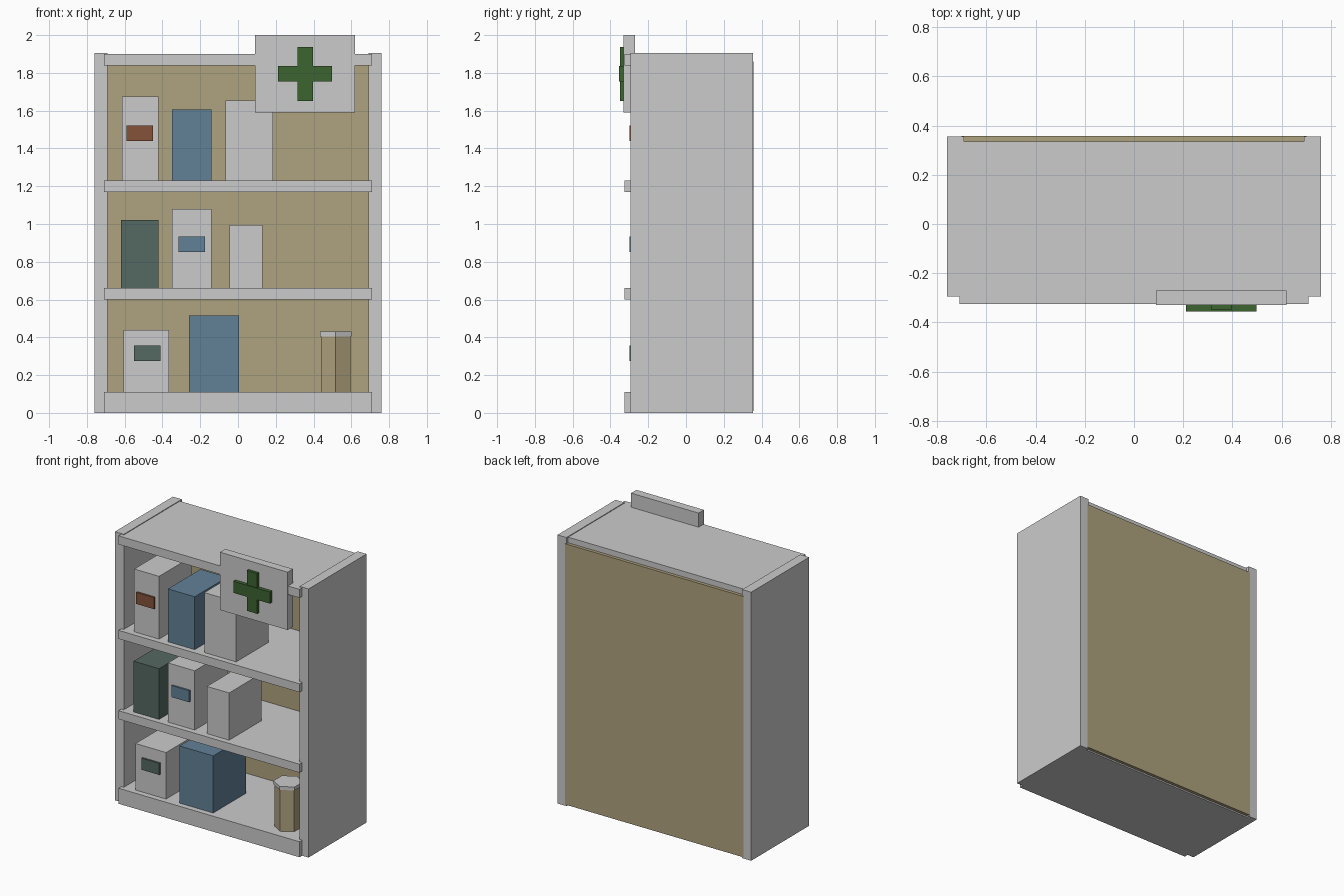
import bpy

if "Cube" in bpy.data.objects:
    bpy.data.objects.remove(bpy.data.objects["Cube"])


def material(name, rgb):
    m = bpy.data.materials.new(name)
    m.diffuse_color = (*rgb, 1)
    m.use_nodes = True
    m.node_tree.nodes["Principled BSDF"].inputs["Base Color"].default_value = m.diffuse_color
    return m


TAN = material("tan", (0.43, 0.36, 0.21))
BLUE = material("blue", (0.12, 0.22, 0.31))
SLATE = material("slate_green", (0.09, 0.14, 0.12))
RUST = material("rust", (0.23, 0.085, 0.04))
GREEN = material("cross_green", (0.045, 0.125, 0.03))


def box(name, x, y, z, mat=None):
    """Box from (min, max) ranges on each axis."""
    bpy.ops.mesh.primitive_cube_add(size=1, location=[sum(r) / 2 for r in (x, y, z)])
    ob = bpy.context.object
    ob.name = name
    ob.scale = [r[1] - r[0] for r in (x, y, z)]
    bpy.ops.object.transform_apply(location=False, rotation=False, scale=True)
    if mat:
        ob.data.materials.append(mat)
    return ob


def hex_prism(name, radius, x, y, z, mat=None):
    """Six-sided prism with one edge facing the front."""
    bpy.ops.mesh.primitive_cylinder_add(vertices=6, radius=radius, depth=z[1] - z[0],
                                        location=(x, y, sum(z) / 2))
    ob = bpy.context.object
    ob.name = name
    if mat:
        ob.data.materials.append(mat)


# Cabinet: sides, back panel and boards
for side, x in (("left", (-0.76, -0.69)), ("right", (0.69, 0.76))):
    box(side + "_side_panel", x, (-0.295, 0.355), (0, 1.905))
box("back_panel", (-0.70, 0.70), (0.333, 0.358), (0.01, 1.86), TAN)
boards = {"base": (0, 0.11), "lower_shelf": (0.60, 0.66),
          "upper_shelf": (1.17, 1.23), "top_board": (1.84, 1.90)}
for name, z in boards.items():
    box(name, (-0.71, 0.71), (-0.325, 0.335), z)

# Cartons: shelf height, then left, right, top, colour
rows = {
    "bottom": (0.11, [(-0.605, -0.365, 0.44, None), (-0.26, 0.005, 0.515, BLUE)]),
    "middle": (0.66, [(-0.62, -0.42, 1.02, SLATE), (-0.35, -0.14, 1.08, None),
                      (-0.045, 0.13, 0.995, None)]),
    "top": (1.23, [(-0.615, -0.42, 1.675, None), (-0.35, -0.14, 1.605, BLUE),
                   (-0.065, 0.185, 1.655, None)]),
}
for row, (z0, cartons) in rows.items():
    for i, (x0, x1, z1, mat) in enumerate(cartons, 1):
        box(f"{row}_carton_{i}", (x0, x1), (-0.285, 0.08), (z0, z1), mat)

# Carton labels
for row, x, z, mat in (("bottom", -0.48, 0.315, SLATE), ("middle", -0.245, 0.893, BLUE),
                       ("top", -0.52, 1.48, RUST)):
    box(row + "_label", (x - 0.07, x + 0.07), (-0.298, -0.28), (z - 0.041, z + 0.041), mat)

# Hexagonal canister with lid
hex_prism("canister", 0.09, 0.517, -0.175, (0.11, 0.405), TAN)
hex_prism("canister_lid", 0.096, 0.517, -0.175, (0.405, 0.43))

# Sign with raised cross
box("sign_board", (0.09, 0.62), (-0.33, -0.27), (1.59, 2.0))
box("cross_upright", (0.314, 0.396), (-0.35, -0.325), (1.652, 1.938), GREEN)
box("cross_bar", (0.212, 0.498), (-0.355, -0.325), (1.754, 1.836), GREEN)
